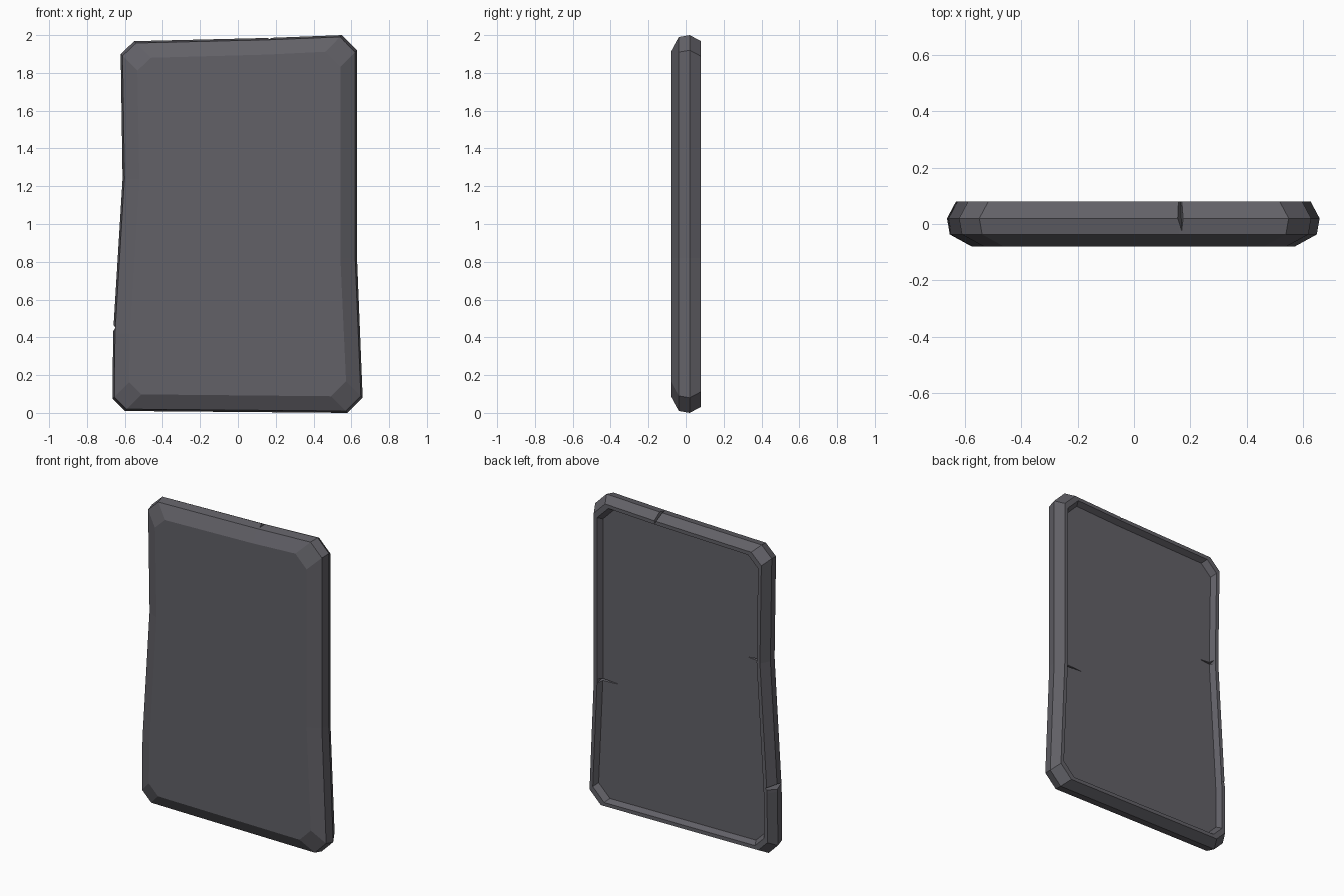
import bpy, bmesh

if "Cube" in bpy.data.objects:
    bpy.data.objects.remove(bpy.data.objects["Cube"])

stone = bpy.data.materials.new("dark grey")
stone.diffuse_color = (0.122, 0.119, 0.136, 1)
stone.use_nodes = True
stone.node_tree.nodes["Principled BSDF"].inputs["Base Color"].default_value = stone.diffuse_color


def finish(bm, name):
    bmesh.ops.recalc_face_normals(bm, faces=bm.faces)
    me = bpy.data.meshes.new(name)
    bm.to_mesh(me)
    bm.free()
    me.materials.append(stone)
    ob = bpy.data.objects.new(name, me)
    bpy.context.collection.objects.link(ob)
    return ob


# Outline of the slab (x, z) with the inward direction of each point
OUTLINE = [
    (-0.60, 0.01, 1, 1), (0.58, 0.0, -1, 1), (0.66, 0.08, -1, 1),
    (0.63, 0.82, -1, 0), (0.63, 1.92, -1, -1), (0.55, 2.0, -1, -1),
    (0.16, 1.985, 0, -1), (-0.55, 1.968, 1, -1), (-0.622, 1.90, 1, -1),
    (-0.612, 1.24, 1, 0), (-0.662, 0.42, 1, 0), (-0.665, 0.075, 1, 1),
]
# Section from front panel, over the edge, to the recessed back panel: (inset, y)
SECTION = [(0.088, -0.08), (0.010, -0.037), (0.0, 0.02), (0.032, 0.08),
           (0.055, 0.08), (0.072, 0.045)]

# Slab body
bm = bmesh.new()
rings = [[bm.verts.new((x + dx * d, y, z + dz * d)) for x, z, dx, dz in OUTLINE]
         for d, y in SECTION]
n = len(OUTLINE)
for a, b in zip(rings, rings[1:]):
    for i in range(n):
        j = (i + 1) % n
        bm.faces.new((a[i], a[j], b[j], b[i]))
bm.faces.new(rings[0])
bm.faces.new(rings[-1])
slab = finish(bm, "stone_slab")


# Chips and cracks cut out of the slab
def cut(name, points):
    bm = bmesh.new()
    for p in points:
        bm.verts.new(p)
    bmesh.ops.convex_hull(bm, input=bm.verts)
    cutter = finish(bm, name)
    mod = slab.modifiers.new(name, 'BOOLEAN')
    mod.operation = 'DIFFERENCE'
    mod.solver = 'EXACT'
    mod.object = cutter
    bpy.context.view_layer.objects.active = slab
    bpy.ops.object.modifier_apply(modifier=name)
    bpy.data.objects.remove(cutter)


# Chip in the top edge
cut("top_chip", [(0.12, 0.1, 2.02), (0.19, 0.1, 2.02), (0.165, 0.1, 1.93),
                 (0.15, -0.035, 2.02), (0.18, -0.035, 2.02), (0.17, -0.035, 1.982)])
# Chip in the left edge
cut("side_chip", [(-0.70, 0.1, 0.41), (-0.70, 0.1, 0.49), (-0.61, 0.1, 0.45),
                  (-0.70, -0.035, 0.42), (-0.70, -0.035, 0.48), (-0.648, -0.035, 0.45)])
# Cracks running from the rim into the back panel
for side, x, z, length in ((1, 0.575, 0.82, 0.13), (-1, -0.555, 1.24, 0.08)):
    cut("panel_crack", [(x, 0.09, z + 0.018), (x, 0.09, z - 0.018), (x, 0.015, z),
                        (x - side * length, 0.05, z + 0.002),
                        (x - side * length, 0.05, z - 0.002),
                        (x - side * length, 0.042, z)])

for p in slab.data.polygons:
    p.use_smooth = False
